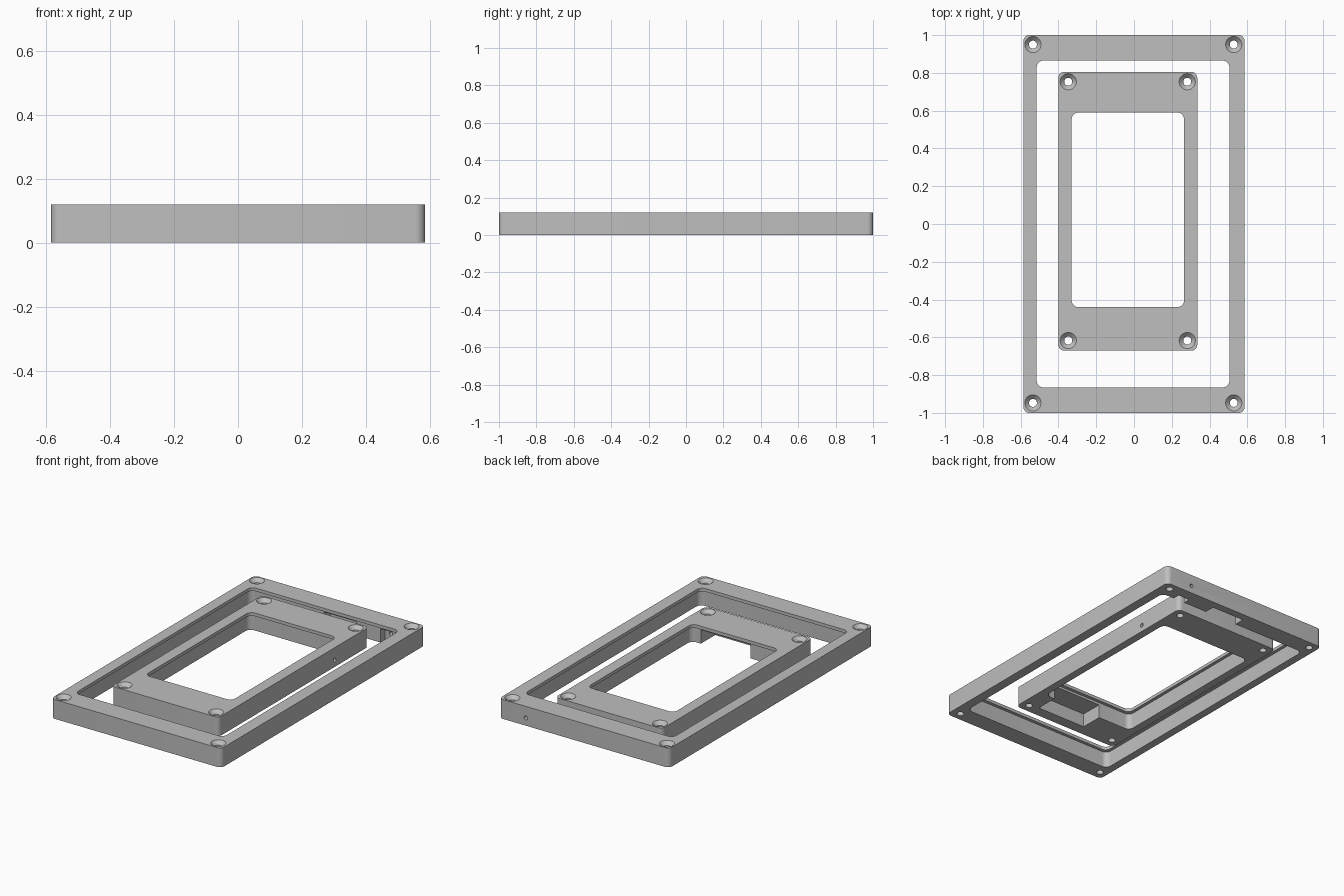
import bpy, bmesh, math
from mathutils import Matrix, Vector

cube = bpy.data.objects.get("Cube")
if cube:
    bpy.data.objects.remove(cube, do_unlink=True)

HEIGHT = 0.12
LIP = 0.02          # thickness and overhang of the lip round each opening
OVER = 0.01         # how far cutters reach past the surface

grey = bpy.data.materials.new("plain_grey")
grey.use_nodes = True
grey.diffuse_color = (0.52, 0.52, 0.52, 1)
grey.node_tree.nodes["Principled BSDF"].inputs["Base Color"].default_value = (0.52, 0.52, 0.52, 1)


def to_object(bm, name):
    bmesh.ops.recalc_face_normals(bm, faces=bm.faces)
    mesh = bpy.data.meshes.new(name)
    bm.to_mesh(mesh)
    bm.free()
    mesh.materials.append(grey)
    obj = bpy.data.objects.new(name, mesh)
    bpy.context.collection.objects.link(obj)
    return obj


def block(name, x0, x1, y0, y1, z0, z1, radius=0.0, steps=8):
    """Upright slab with rounded vertical corners."""
    bm = bmesh.new()
    corners = [(x1, y1, -1, -1), (x0, y1, 1, -1), (x0, y0, 1, 1), (x1, y0, -1, 1)]
    ring = []
    for i, (x, y, sx, sy) in enumerate(corners):
        if radius == 0:
            ring.append(bm.verts.new((x, y, z0)))
            continue
        for k in range(steps + 1):
            a = math.pi / 2 * (i + k / steps)
            ring.append(bm.verts.new((x + sx * radius + radius * math.cos(a),
                                      y + sy * radius + radius * math.sin(a), z0)))
    base = bm.faces.new(ring)
    top = bmesh.ops.extrude_face_region(bm, geom=[base])
    verts = [v for v in top["geom"] if isinstance(v, bmesh.types.BMVert)]
    bmesh.ops.translate(bm, verts=verts, vec=(0, 0, z1 - z0))
    return to_object(bm, name)


def cone(name, centre, r1, r2, depth, axis="Z"):
    bm = bmesh.new()
    turn = {"Z": Matrix(), "X": Matrix.Rotation(math.pi / 2, 4, "Y"),
            "Y": Matrix.Rotation(math.pi / 2, 4, "X")}[axis]
    bmesh.ops.create_cone(bm, cap_ends=True, segments=32, radius1=r1, radius2=r2,
                          depth=depth, matrix=Matrix.Translation(Vector(centre)) @ turn)
    return to_object(bm, name)


def cut(target, cutter):
    cutter.hide_render = True
    mod = target.modifiers.new("cut", "BOOLEAN")
    mod.operation = "DIFFERENCE"
    mod.solver = "EXACT"
    mod.object = cutter
    bpy.context.view_layer.objects.active = target
    bpy.ops.object.modifier_apply(modifier=mod.name)
    bpy.data.objects.remove(cutter, do_unlink=True)


def make_frame(name, outer, opening, screw_xs, screw_ys):
    frame = block(name, *outer, 0, HEIGHT, 0.03)
    # Opening, with a wider rebate below that leaves a thin lip at the top
    cut(frame, block("opening_cutter", *opening, -OVER, HEIGHT + OVER, 0.035))
    x0, x1, y0, y1 = opening
    cut(frame, block("rebate_cutter", x0 - LIP, x1 + LIP, y0 - LIP, y1 + LIP,
                     -OVER, HEIGHT - LIP, 0.035))
    # Countersunk screw holes in the corners
    for x in screw_xs:
        for y in screw_ys:
            cut(frame, cone("hole_cutter", (x, y, HEIGHT / 2), 0.021, 0.021, 0.2))
            cut(frame, cone("countersink_cutter", (x, y, HEIGHT - 0.01), 0.018, 0.048, 0.03))
    return frame


outer_frame = make_frame("outer_frame", (-0.585, 0.585, -1, 1),
                         (-0.515, 0.505, -0.865, 0.865), (-0.535, 0.528), (-0.947, 0.95))
inner_frame = make_frame("inner_frame", (-0.4, 0.335, -0.67, 0.805),
                         (-0.33, 0.265, -0.44, 0.59), (-0.348, 0.282), (-0.617, 0.753))

# Connector pockets, open underneath and towards the opening
cut(outer_frame, block("pocket_cutter", -0.03, 0.195, 0.84, 0.95, -OVER, 0.085))
cut(outer_frame, block("pocket_cutter", 0.36, 0.44, 0.84, 0.93, -OVER, 0.085))
cut(inner_frame, block("pocket_cutter", -0.12, 0.22, -0.6, -0.42, -OVER, 0.085))

# Small cable holes through the back and the side
cut(outer_frame, cone("cable_cutter", (0.4, 0.95, 0.048), 0.012, 0.012, 0.2, "Y"))
cut(inner_frame, cone("cable_cutter", (0.3, 0.47, 0.042), 0.012, 0.012, 0.15, "X"))

for obj in (outer_frame, inner_frame):
    bpy.ops.object.select_all(action="DESELECT")
    obj.select_set(True)
    bpy.context.view_layer.objects.active = obj
    bpy.ops.object.shade_smooth_by_angle(angle=math.radians(30))
